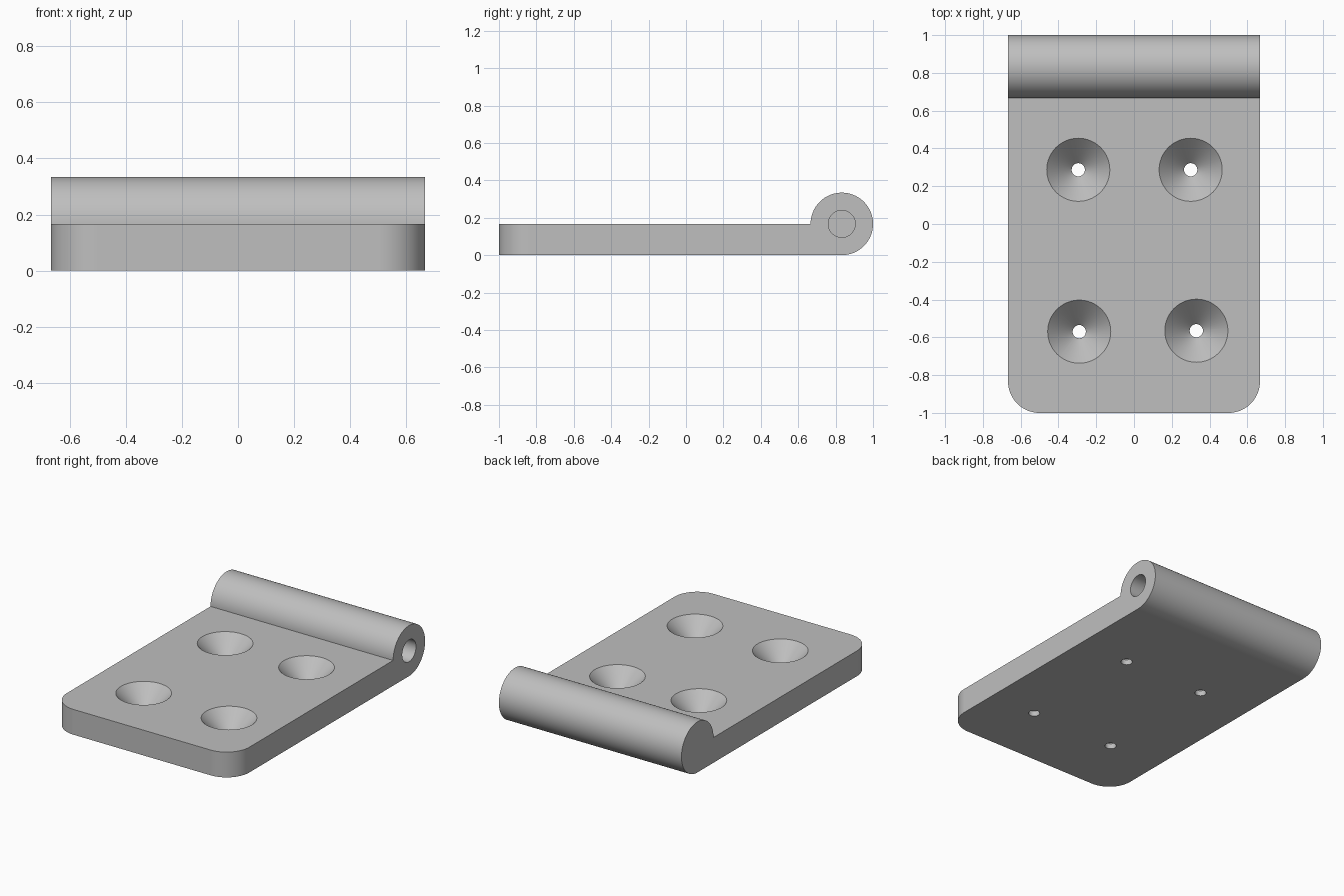
import bpy, bmesh, math
from mathutils import Matrix

cube = bpy.data.objects.get("Cube")
if cube:
    bpy.data.objects.remove(cube, do_unlink=True)

HALF_W = 0.667     # half width of the leaf
T = 0.167          # leaf thickness and barrel radius
BARREL_Y = 1 - T   # barrel axis

steel = bpy.data.materials.new("steel_grey")
steel.use_nodes = True
colour = (0.52, 0.52, 0.52, 1)
steel.diffuse_color = colour
steel.node_tree.nodes["Principled BSDF"].inputs["Base Color"].default_value = colour


def make_object(name, bm):
    bmesh.ops.recalc_face_normals(bm, faces=bm.faces)
    mesh = bpy.data.meshes.new(name)
    bm.to_mesh(mesh)
    bm.free()
    mesh.materials.append(steel)
    obj = bpy.data.objects.new(name, mesh)
    bpy.context.collection.objects.link(obj)
    return obj


def revolve(name, profile, matrix, sides=64):
    """Closed solid turned about z from (radius, height) points."""
    bm = bmesh.new()
    rings = []
    for r, z in profile:
        rings.append([bm.verts.new((r * math.cos(a), r * math.sin(a), z))
                      for a in (2 * math.pi * i / sides for i in range(sides))])
    for low, high in zip(rings, rings[1:]):
        for i in range(sides):
            j = (i + 1) % sides
            bm.faces.new((low[i], low[j], high[j], high[i]))
    bm.faces.new(rings[0])
    bm.faces.new(rings[-1])
    bm.transform(matrix)
    return make_object(name, bm)


# Leaf and barrel: one side profile extruded across the width
STEPS = 96
profile = [(-1, T), (-1, 0)]
for i in range(STEPS + 1):
    a = math.radians(-90 + 270 * i / STEPS)
    profile.append((BARREL_Y + T * math.cos(a), T + T * math.sin(a)))
bm = bmesh.new()
side = bm.faces.new([bm.verts.new((-HALF_W, y, z)) for y, z in profile])
ext = bmesh.ops.extrude_face_region(bm, geom=[side])
bmesh.ops.translate(bm, vec=(2 * HALF_W, 0, 0),
                    verts=[g for g in ext["geom"] if isinstance(g, bmesh.types.BMVert)])

# Rounded front corners
corners = [e for e in bm.edges
           if all(v.co.y < -0.99 for v in e.verts)
           and abs(e.verts[0].co.z - e.verts[1].co.z) > 0.1]
bmesh.ops.bevel(bm, geom=corners, offset=T, segments=16, profile=0.5, affect='EDGES')
leaf = make_object("hinge_leaf", bm)

# Countersunk screw holes
sink = [(0.035, -0.05), (0.035, 0.035), (T, T), (0.2, 0.2)]
cutters = [revolve("screw_hole_cutter", sink, Matrix.Translation((x, y, 0)))
           for x, y in ((-0.295, 0.287), (0.3, 0.287), (-0.29, -0.57), (0.33, -0.565))]

# Blind pin hole, open on the left end of the barrel
pin = Matrix.Translation((0, BARREL_Y, T)) @ Matrix.Rotation(math.pi / 2, 4, 'Y')
cutters.append(revolve("pin_hole_cutter", [(0.072, -0.5), (0.072, 0.8)], pin))

bpy.ops.object.select_all(action='DESELECT')
leaf.select_set(True)
bpy.context.view_layer.objects.active = leaf
for cutter in cutters:
    cutter.hide_render = True
    mod = leaf.modifiers.new("cut", 'BOOLEAN')
    mod.operation = 'DIFFERENCE'
    mod.solver = 'EXACT'
    mod.object = cutter
    bpy.ops.object.modifier_apply(modifier=mod.name)
    bpy.data.objects.remove(cutter, do_unlink=True)

bpy.ops.object.shade_smooth_by_angle(angle=math.radians(30))
weighted = leaf.modifiers.new("flat_faces", 'WEIGHTED_NORMAL')
weighted.keep_sharp = True
